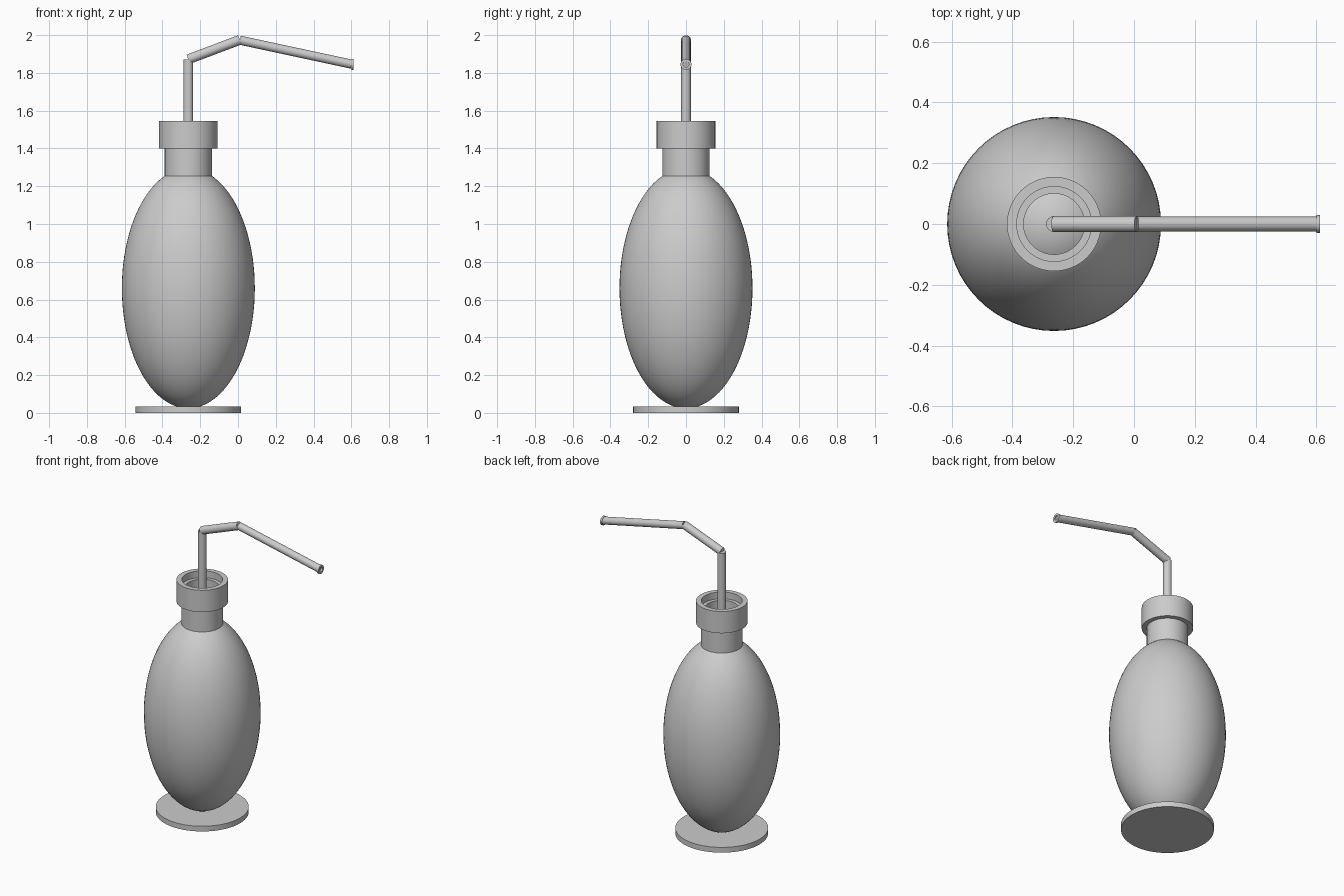
import bpy, math
from mathutils import Vector

if "Cube" in bpy.data.objects:
    bpy.data.objects.remove(bpy.data.objects["Cube"])

CX = -0.263  # bottle axis


def finish(name):
    ob = bpy.context.object
    ob.name = name
    bpy.ops.object.shade_smooth_by_angle(angle=math.radians(35))
    return ob


def rod(name, a, b, r, verts=32):
    a, b = Vector(a), Vector(b)
    bpy.ops.mesh.primitive_cylinder_add(vertices=verts, radius=r, depth=(b - a).length,
                                        location=(a + b) / 2)
    bpy.context.object.rotation_euler = (b - a).to_track_quat('Z', 'Y').to_euler()
    return finish(name)


def ring(name, outer, inner, z0, z1, n=64):
    # Hollow tube around the local z axis
    loop = [(outer, z0), (outer, z1), (inner, z1), (inner, z0)]
    verts, faces = [], []
    for i in range(n):
        t = math.tau * i / n
        verts += [(r * math.cos(t), r * math.sin(t), z) for r, z in loop]
        j = (i + 1) % n
        for k in range(4):
            m = (k + 1) % 4
            faces.append((i * 4 + k, j * 4 + k, j * 4 + m, i * 4 + m))
    me = bpy.data.meshes.new(name)
    me.from_pydata(verts, [], faces)
    ob = bpy.data.objects.new(name, me)
    bpy.context.collection.objects.link(ob)
    bpy.ops.object.select_all(action='DESELECT')
    ob.select_set(True)
    bpy.context.view_layer.objects.active = ob
    return finish(name)


# Foot disc
rod("base", (CX, 0, 0), (CX, 0, 0.035), 0.28, 64)

# Egg-shaped bottle body
bpy.ops.mesh.primitive_uv_sphere_add(segments=64, ring_count=48, radius=1, location=(CX, 0, 0.66))
bpy.context.object.scale = (0.352, 0.352, 0.636)
finish("bottle_body")

# Neck and screw collar, both open at the top
ring("neck", 0.125, 0.10, 1.24, 1.50).location.x = CX
ring("collar", 0.155, 0.123, 1.40, 1.545).location.x = CX

# Bent spout in three straight lengths
rod("spout_riser", (CX, 0, 1.2), (CX, 0, 1.87), 0.026)
rod("spout_middle", (CX, 0, 1.872), (0.01, 0, 1.975), 0.026)
rod("spout_nozzle", (0.01, 0, 1.973), (0.602, 0, 1.846), 0.024)

# Tip ring
tip = ring("spout_tip", 0.029, 0.015, -0.006, 0.006, 32)
tip.location = (0.606, 0, 1.845)
tip.rotation_euler = (0, math.pi / 2, 0)
